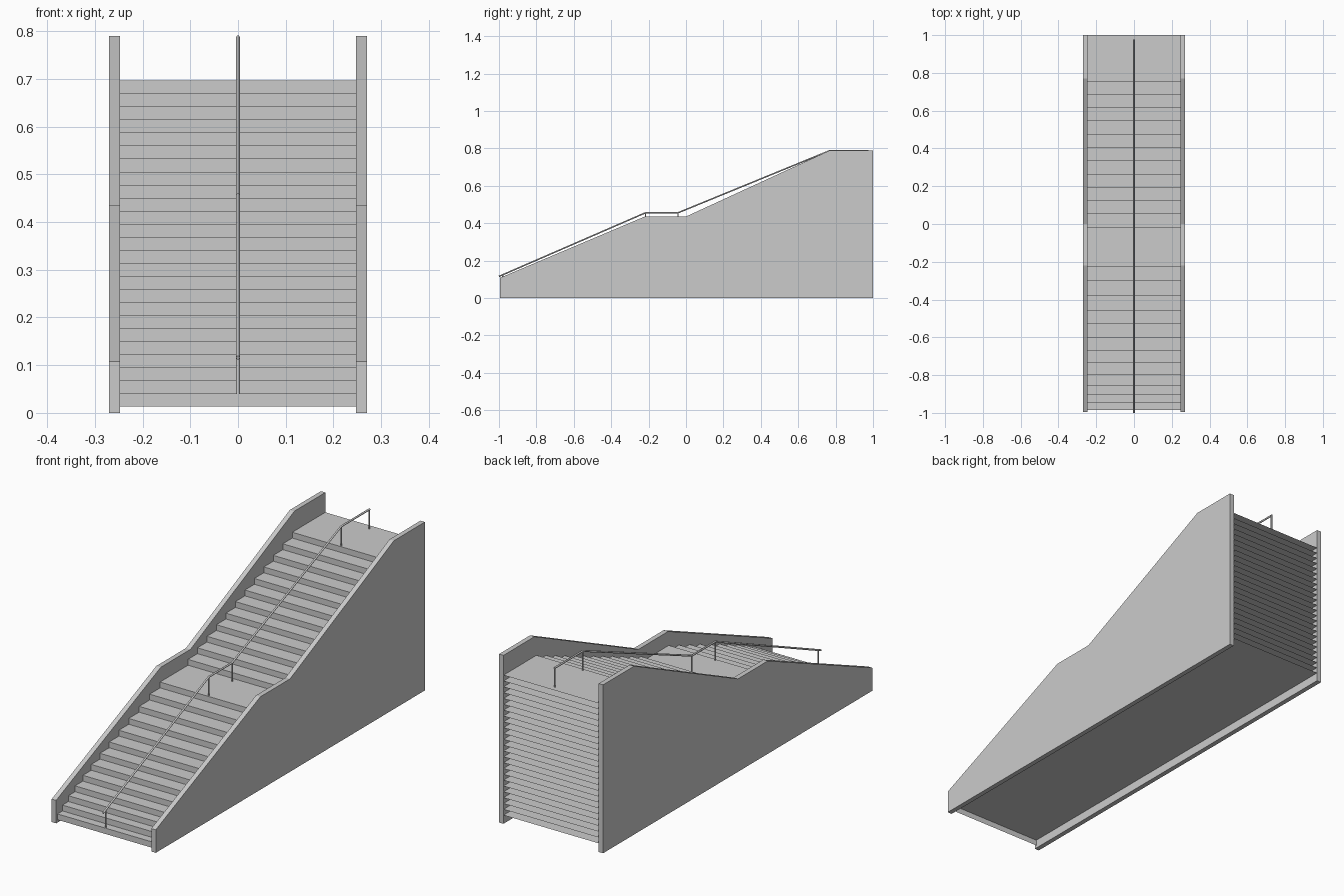
import bpy

if "Cube" in bpy.data.objects:
    bpy.data.objects.remove(bpy.data.objects["Cube"])

WALL_IN, WALL_OUT = 0.247, 0.27
BACK = 1.0
BASE_Z, TOP_Z = 0.013, 0.697


def make_mesh(name, verts, faces):
    mesh = bpy.data.meshes.new(name)
    mesh.from_pydata(verts, [], faces)
    mesh.update()
    obj = bpy.data.objects.new(name, mesh)
    bpy.context.collection.objects.link(obj)
    return obj


def tube(name, points, radius):
    curve = bpy.data.curves.new(name, 'CURVE')
    curve.dimensions = '3D'
    curve.bevel_depth = radius
    curve.bevel_resolution = 1
    curve.use_fill_caps = True
    spline = curve.splines.new('POLY')
    spline.points.add(len(points) - 1)
    for p, co in zip(spline.points, points):
        p.co = (*co, 1)
    obj = bpy.data.objects.new(name, curve)
    bpy.context.collection.objects.link(obj)
    return obj


# side walls: one stepped-slope profile, extruded on each side
profile = [(-0.995, 0), (BACK, 0), (BACK, 0.79), (0.77, 0.79),
           (0.0, 0.436), (-0.22, 0.436), (-0.995, 0.108)]
n = len(profile)
for side, x0, x1 in (("left", -WALL_OUT, -WALL_IN), ("right", WALL_IN, WALL_OUT)):
    verts = [(x, y, z) for x in (x0, x1) for y, z in profile]
    faces = [tuple(reversed(range(n))), tuple(range(n, 2 * n))]
    faces += [(i, (i + 1) % n, n + (i + 1) % n, n + i) for i in range(n)]
    make_mesh(side + "_wall", verts, faces)

# steps: thin riser plus a tread running through to the open back
lower = [-0.985, -0.948, -0.904, -0.855, -0.797, -0.735, -0.67,
         -0.602, -0.53, -0.457, -0.38, -0.302, -0.225]
upper = [-0.018 + i * 0.0703 for i in range(12)]
noses = lower + upper
rise = (TOP_Z - BASE_Z) / len(noses)
for i, y in enumerate(noses):
    z0, z1 = BASE_Z + i * rise, BASE_Z + (i + 1) * rise
    verts = [(x, *p) for p in ((y, z0), (y, z1), (BACK, z1))
             for x in (-WALL_IN, WALL_IN)]
    make_mesh(f"step_{i + 1:02d}", verts, [(0, 1, 3, 2), (2, 3, 5, 4)])

# central handrail
rail = [(-1.0, 0.116), (-0.217, 0.456), (-0.043, 0.456), (0.765, 0.787), (0.976, 0.787)]
tube("handrail", [(0, y, z) for y, z in rail], 0.0045)

# handrail posts standing on the first tread and both landings
landing_z = BASE_Z + len(lower) * rise
for i, (y, z0, z1) in enumerate([(-0.98, BASE_Z + rise, 0.122), (-0.217, landing_z, 0.456),
                                 (-0.043, landing_z, 0.456), (0.765, TOP_Z, 0.787),
                                 (0.972, TOP_Z, 0.787)]):
    tube(f"handrail_post_{i + 1}", [(0, y, z0), (0, y, z1)], 0.004)
